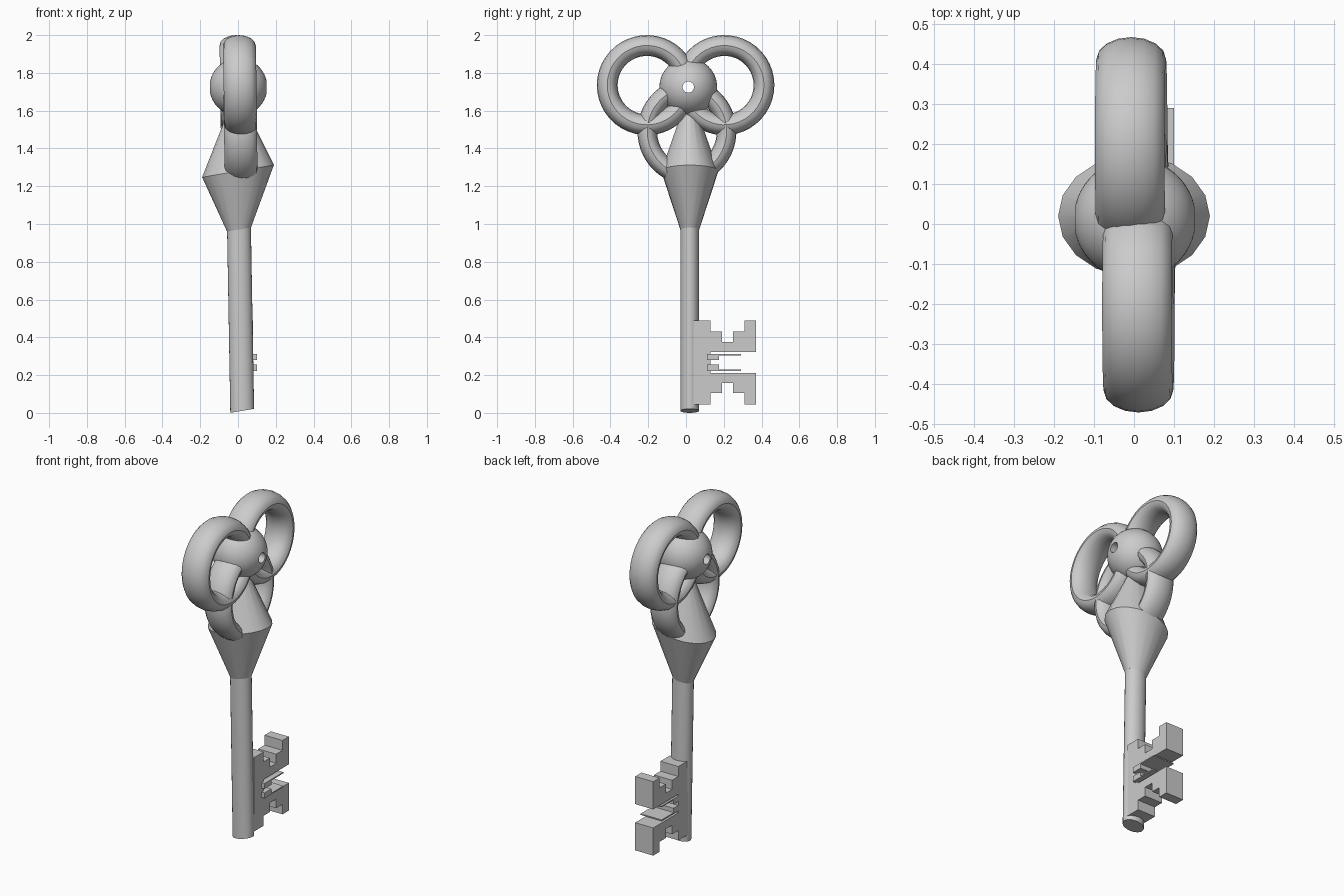
import bpy, bmesh
from math import sin, cos, pi, radians, sqrt

if "Cube" in bpy.data.objects:
    bpy.data.objects.remove(bpy.data.objects["Cube"])


def finish(name, bm, smooth=True):
    bmesh.ops.remove_doubles(bm, verts=bm.verts, dist=1e-5)
    bmesh.ops.recalc_face_normals(bm, faces=bm.faces)
    mesh = bpy.data.meshes.new(name)
    bm.to_mesh(mesh)
    bm.free()
    obj = bpy.data.objects.new(name, mesh)
    bpy.context.collection.objects.link(obj)
    if smooth:
        bpy.ops.object.select_all(action='DESELECT')
        obj.select_set(True)
        bpy.context.view_layer.objects.active = obj
        bpy.ops.object.shade_smooth_by_angle(angle=radians(35))
    return obj


def loft(bm, loops, closed=False):
    """Skin equal-length vertex loops; cap the ends unless closed."""
    rings = [[bm.verts.new(p) for p in loop] for loop in loops]
    n = len(rings[0])
    pairs = list(zip(rings, rings[1:])) + ([(rings[-1], rings[0])] if closed else [])
    for a, b in pairs:
        for i in range(n):
            j = (i + 1) % n
            bm.faces.new((a[i], a[j], b[j], b[i]))
    if not closed:
        bm.faces.new(rings[0])
        bm.faces.new(rings[-1])


def lean(x, y, z):
    """The whole stem is slightly skewed in x and z."""
    return (x - 0.0175 * (z - 1.28), y, z + 0.17 * x)


# Stem pieces: elliptical cross-sections (z, x radius, y radius)
def stem(name, profile, sides):
    bm = bmesh.new()
    loft(bm, [[lean(rx * cos(2 * pi * i / sides), 0.02 + ry * sin(2 * pi * i / sides), z)
               for i in range(sides)] for z, rx, ry in profile])
    return finish(name, bm)


stem("shaft", [(0.011, 0.063, 0.05), (1.0, 0.063, 0.05)], 24)
stem("collar", [(0.97, 0.063, 0.05), (1.28, 0.19, 0.152), (1.66, 0.022, 0.018)], 18)


# Bow loops: arcs in the yz plane with an oval section
def arc(name, cx, cy, cz, R, start, end, steps=36, rx=0.087, rt=0.055, sides=16):
    bm = bmesh.new()
    loops = []
    for k in range(steps + 1):
        a = radians(start + (end - start) * k / steps)
        loop = []
        for i in range(sides):
            t = 2 * pi * i / sides
            r = R + rt * cos(t)
            z = cz + r * sin(a)
            loop.append((cx + rx * sin(t) - 0.0175 * (z - cz), cy + r * cos(a), z))
        loops.append(loop)
    loft(bm, loops)
    return finish(name, bm)


arc("left_large_loop", 0.011, -0.207, 1.735, 0.21, 28, 332)
arc("right_large_loop", -0.007, 0.203, 1.735, 0.21, -152, 152)
arc("left_small_loop", 0.013, 0.03, 1.49, 0.235, 120, 240, steps=18, rt=0.052)
arc("right_small_loop", -0.004, -0.02, 1.49, 0.235, -60, 60, steps=18, rt=0.052)

# Ball with a round hole along x, turned as one closed profile
R, HOLE, SIDES = 0.153, 0.03, 32
limit = sqrt(R * R - HOLE * HOLE)
a0 = pi / 2 - 0.197
profile = [(R * sin(a0 * (k / 10 - 1)) if 0 < k < 20 else (-limit if k == 0 else limit),
            R * cos(a0 * (k / 10 - 1)) if 0 < k < 20 else HOLE) for k in range(21)]
bm = bmesh.new()
loft(bm, [[(0.002 + x, 0.012 + r * cos(2 * pi * i / SIDES), 1.725 + r * sin(2 * pi * i / SIDES))
           for i in range(SIDES)] for x, r in profile], closed=True)
finish("pierced_ball", bm)


# Key bit: stepped outlines (y, z) extruded through x
def plate(name, outline, x0, x1):
    bm = bmesh.new()
    loft(bm, [[(x, y, z) for y, z in outline] for x in (x0, x1)])
    return finish(name, bm, smooth=False)


X0, X1 = -0.04, 0.08
teeth = [(0.13, 0.49), (0.13, 0.43), (0.19, 0.43), (0.19, 0.375), (0.25, 0.375),
         (0.25, 0.43), (0.31, 0.43), (0.31, 0.49), (0.37, 0.49), (0.37, 0.323), (0.13, 0.323)]
MID = 0.267
half = [(y, 2 * MID - z) for y, z in reversed(teeth)]
plate("bit", [(0.04, 0.49)] + teeth + half + [(0.04, 2 * MID - 0.49)], X0, X1)

# Two thin L-shaped wards in the middle slot
ward = [(0.11, 0.279), (0.175, 0.279), (0.175, 0.305), (0.29, 0.305),
        (0.29, 0.312), (0.175, 0.312), (0.11, 0.312)]
plate("upper_ward", ward, X0, 0.1)
plate("lower_ward", [(y, 2 * MID - z) for y, z in ward], X0, 0.1)
